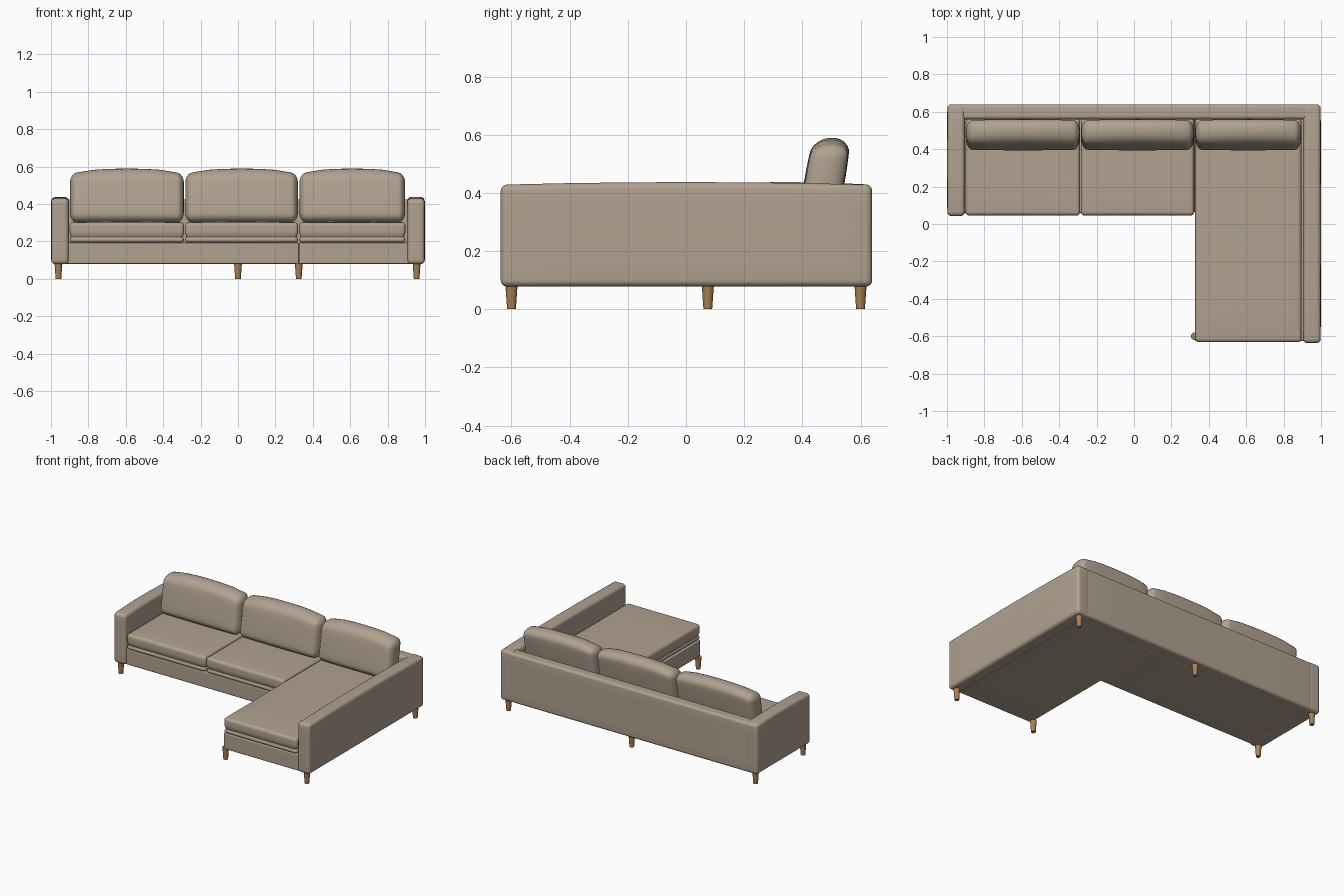
import bpy, bmesh, math

if "Cube" in bpy.data.objects:
    bpy.data.objects.remove(bpy.data.objects["Cube"])


def material(name, rgb):
    m = bpy.data.materials.new(name)
    m.diffuse_color = (*rgb, 1)
    m.use_nodes = True
    m.node_tree.nodes["Principled BSDF"].inputs["Base Color"].default_value = m.diffuse_color
    return m


FABRIC = material("beige_fabric", (0.44, 0.36, 0.28))
WOOD = material("leg_wood", (0.40, 0.22, 0.09))
ROUND, FLAT = 3, 6            # grid steps in each rounded edge / across the flat


def finish(name, bm, mat):
    bmesh.ops.recalc_face_normals(bm, faces=bm.faces)
    me = bpy.data.meshes.new(name)
    bm.to_mesh(me)
    bm.free()
    me.materials.append(mat)
    ob = bpy.data.objects.new(name, me)
    bpy.context.collection.objects.link(ob)
    bpy.ops.object.select_all(action='DESELECT')
    ob.select_set(True)
    bpy.context.view_layer.objects.active = ob
    bpy.ops.object.shade_smooth_by_angle(angle=math.radians(40))
    return ob


def padded_box(name, lo, hi, radius, bulge=(0, 0, 0), shape=None):
    """Rounded box with per-axis edge radius, face bulge and optional reshaping."""
    n = 2 * ROUND + FLAT
    bm = bmesh.new()
    bmesh.ops.create_cube(bm, size=2)
    bmesh.ops.subdivide_edges(bm, edges=bm.edges[:], cuts=n - 1, use_grid_fill=True)
    for v in bm.verts:
        inner, off = [], []
        for a in range(3):
            i = round((v.co[a] + 1) / 2 * n)
            k = i - n / 2
            t = max(0, abs(k) - FLAT / 2) / ROUND
            off.append(math.copysign(math.tan(t * math.pi / 4), k))
            inner.append(max(-1, min(1, k / (FLAT / 2))))
        length = math.sqrt(sum(o * o for o in off))
        p, u = [0] * 3, [0] * 3
        for a in range(3):
            half = (hi[a] - lo[a]) / 2
            p[a] = inner[a] * (half - radius[a]) + off[a] / length * radius[a]
            u[a] = p[a] / half
        for a in range(3):
            b, c = (a + 1) % 3, (a + 2) % 3
            p[a] += bulge[a] * u[a] * (1 - u[b] ** 2) * (1 - u[c] ** 2)
        if shape:
            p = shape(p, u)
        v.co = [p[a] + (lo[a] + hi[a]) / 2 for a in range(3)]
    return finish(name, bm, FABRIC)


def seat_shape(p, u):
    # stitched groove running round the lower side of the cushion
    g = 0.008 * math.exp(-((u[2] + 0.4) / 0.2) ** 2)
    return [p[0] - g * u[0] ** 9, p[1] - g * u[1] ** 9, p[2]]


def back_cushion_shape(p, u):
    # crowned top edge, leaning backwards
    z = p[2] - 0.028 * abs(u[0]) ** 3 * max(0, u[2])
    return [p[0], p[1] + 0.17 * z, z]


def arm_shape(p, u):
    # top drops a little toward both ends
    return [p[0], p[1], p[2] - 0.009 * u[1] ** 2 * max(0, u[2])]


# Base frames
padded_box("sofa_base", (-0.92, 0.06, 0.08), (0.325, 0.60, 0.193), (0.006,) * 3)
padded_box("chaise_base", (0.325, -0.625, 0.08), (0.92, 0.60, 0.193), (0.006,) * 3)

# Arms and back
ARM_R = (0.022, 0.022, 0.022)
padded_box("left_arm", (-0.998, 0.043, 0.078), (-0.905, 0.64, 0.437), ARM_R, (0.002, 0, 0), arm_shape)
padded_box("right_arm", (0.905, -0.637, 0.078), (0.998, 0.64, 0.437), ARM_R, (0.002, 0, 0), arm_shape)
padded_box("back_panel", (-0.985, 0.56, 0.079), (0.985, 0.639, 0.425), (0.018,) * 3)

# Seat and back cushions: x range and front edge of each place
places = [("left", -0.9, -0.288, 0.045), ("middle", -0.284, 0.322, 0.045),
          ("chaise", 0.327, 0.895, -0.632)]
for label, x0, x1, front in places:
    padded_box(label + "_seat_cushion", (x0, front, 0.193), (x1, 0.565, 0.302),
               (0.02, 0.02, 0.02), (0, 0, 0.004), seat_shape)
    padded_box(label + "_back_cushion", (x0 + 0.002, 0.413, 0.303), (x1 - 0.002, 0.541, 0.587),
               (0.035, 0.058, 0.05), (0, 0.006, 0.002), back_cushion_shape)

# Tapered wooden legs
legs = [("back_left", -0.96, 0.6), ("front_left", -0.96, 0.075), ("back_middle", 0, 0.6),
        ("chaise_inner", 0.325, -0.6), ("chaise_outer", 0.955, -0.6), ("back_right", 0.955, 0.6)]
for label, x, y in legs:
    bm = bmesh.new()
    bmesh.ops.create_cone(bm, cap_ends=True, segments=20, radius1=0.015, radius2=0.021, depth=0.085)
    bmesh.ops.translate(bm, verts=bm.verts, vec=(x, y, 0.0425))
    finish(label + "_leg", bm, WOOD)
